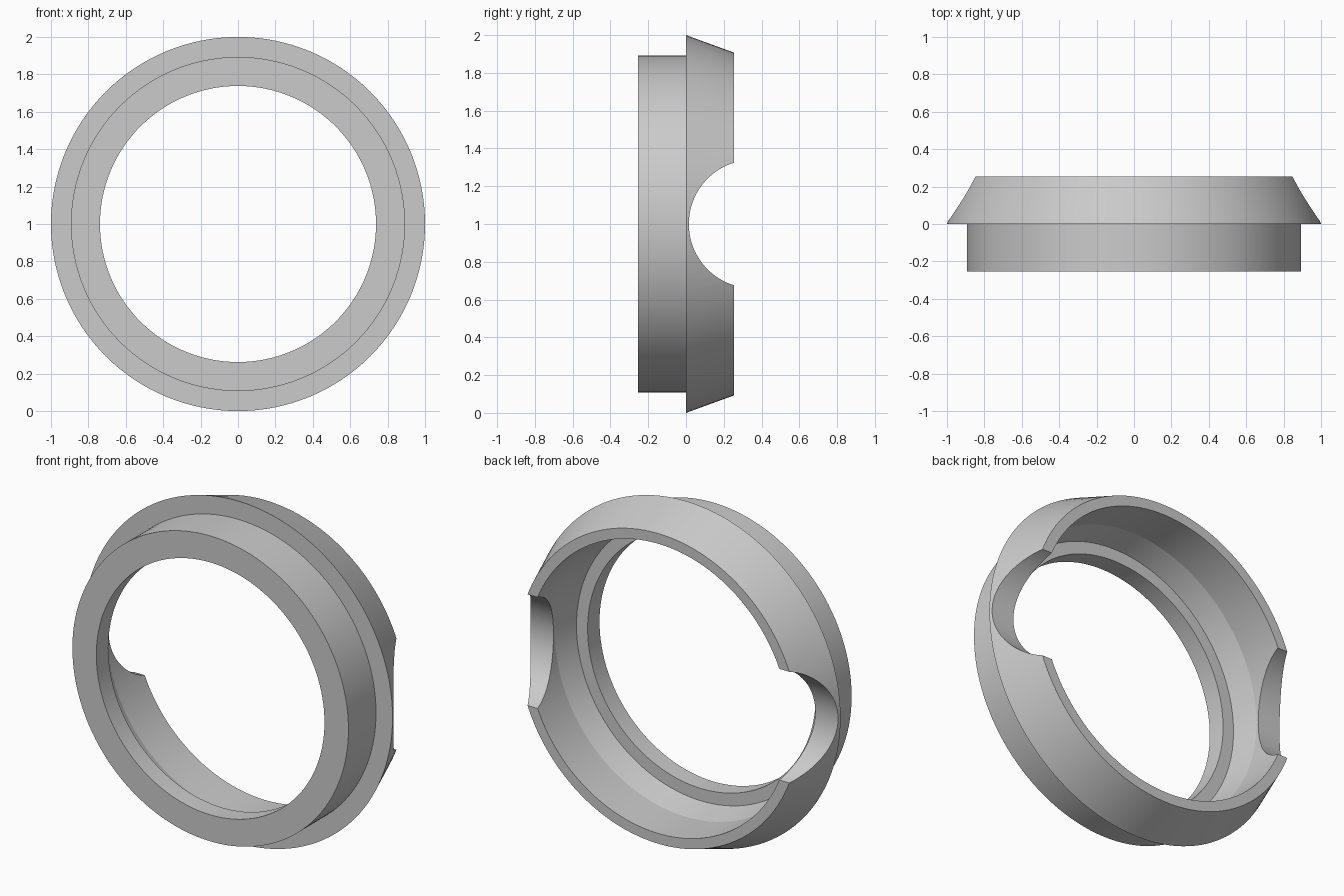
import bpy, bmesh, math

cube = bpy.data.objects.get("Cube")
if cube:
    bpy.data.objects.remove(cube, do_unlink=True)

SEGMENTS = 128
CENTRE_Z = 1.0

# Plain grey material
grey = bpy.data.materials.new("light_grey")
grey.use_nodes = True
colour = (0.6, 0.6, 0.6, 1)
grey.diffuse_color = colour
grey.node_tree.nodes["Principled BSDF"].inputs["Base Color"].default_value = colour


def lathe(name, profile):
    """Revolve a closed (radius, y) profile about the y axis."""
    bm = bmesh.new()
    rings = []
    for i in range(SEGMENTS):
        a = 2 * math.pi * i / SEGMENTS
        rings.append([bm.verts.new((r * math.cos(a), y, CENTRE_Z + r * math.sin(a)))
                      for r, y in profile])
    n = len(profile)
    for i in range(SEGMENTS):
        here, there = rings[i], rings[(i + 1) % SEGMENTS]
        for j in range(n):
            k = (j + 1) % n
            bm.faces.new((here[j], here[k], there[k], there[j]))
    bmesh.ops.recalc_face_normals(bm, faces=bm.faces)
    mesh = bpy.data.meshes.new(name)
    bm.to_mesh(mesh)
    bm.free()
    obj = bpy.data.objects.new(name, mesh)
    bpy.context.collection.objects.link(obj)
    mesh.materials.append(grey)
    return obj


# Stepped ring: straight collar in front, tapered flange behind, stepped bore
ring = lathe("stepped_ring", [
    (0.738, -0.255), (0.893, -0.255), (0.893, 0), (1.0, 0), (0.907, 0.255),
    (0.847, 0.255), (0.847, 0), (0.81, -0.145), (0.738, -0.145)])

# Round notches through both sides of the flange
bpy.ops.mesh.primitive_cylinder_add(vertices=SEGMENTS, radius=0.34, depth=3,
                                    location=(0, 0.355, CENTRE_Z),
                                    rotation=(0, math.pi / 2, 0))
cutter = bpy.context.object
cutter.name = "notch_cutter"
cutter.data.materials.append(grey)

cut = ring.modifiers.new("side_notches", 'BOOLEAN')
cut.operation = 'DIFFERENCE'
cut.solver = 'EXACT'
cut.object = cutter

# Apply the cut, then smooth the round surfaces
bpy.ops.object.select_all(action='DESELECT')
ring.select_set(True)
bpy.context.view_layer.objects.active = ring
bpy.ops.object.modifier_apply(modifier=cut.name)
bpy.data.objects.remove(cutter, do_unlink=True)
bpy.ops.object.shade_smooth_by_angle(angle=math.radians(12))
